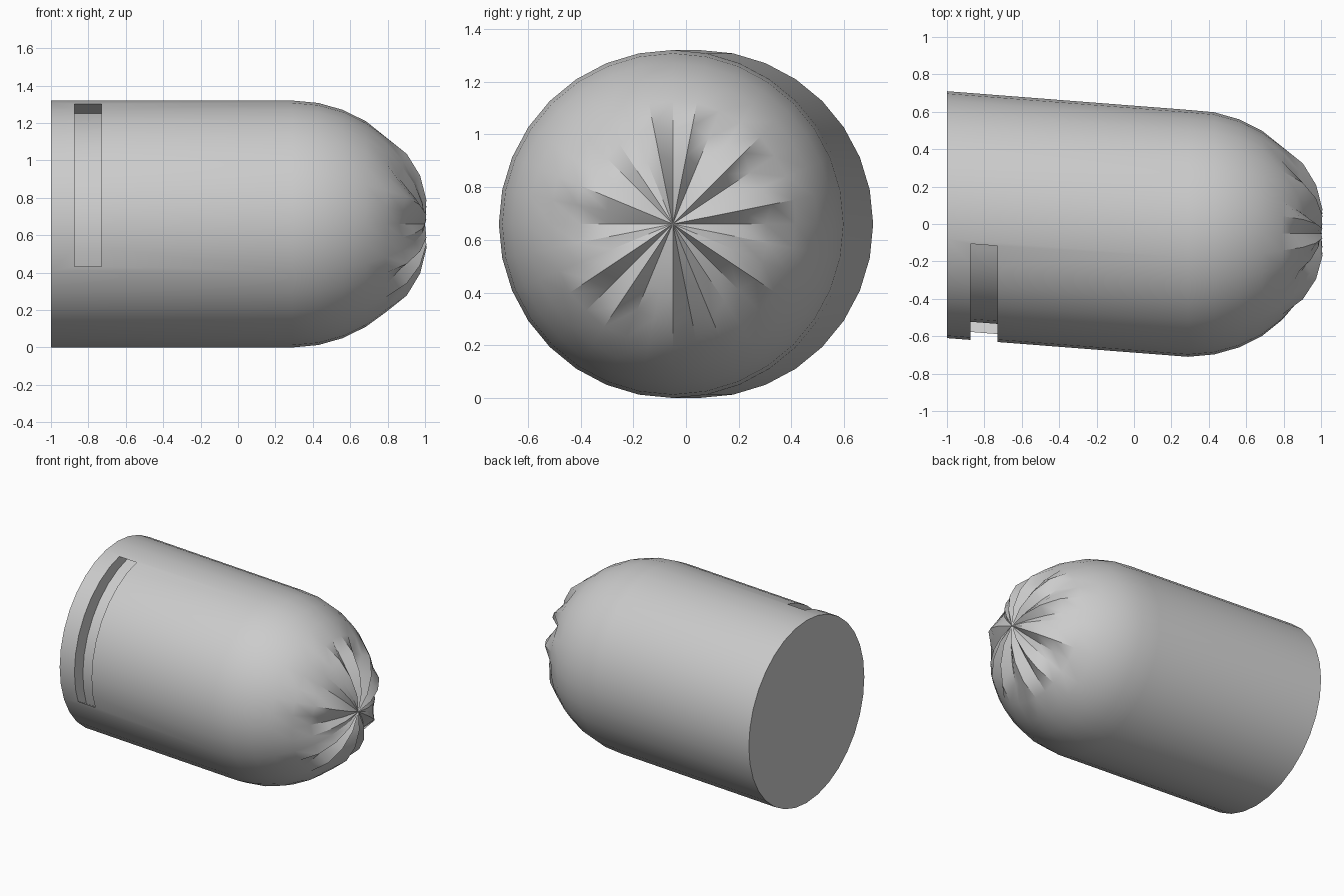
import bpy, bmesh
from math import sin, cos, pi, radians

if "Cube" in bpy.data.objects:
    bpy.data.objects.remove(bpy.data.objects["Cube"])

R, SIDES, X0, X1 = 0.66, 32, -1.0, 0.29   # radius, sides, tube ends


def axis_y(x):
    # the tube leans sideways, the dome runs straight
    return 0.05 - 0.10 * min(1, (x - X0) / (X1 - X0))


def finish(bm, name):
    bmesh.ops.recalc_face_normals(bm, faces=bm.faces)
    me = bpy.data.meshes.new(name)
    bm.to_mesh(me)
    bm.free()
    ob = bpy.data.objects.new(name, me)
    bpy.context.collection.objects.link(ob)
    return ob


# pleats gathered at the tip: H ridge, L valley, m in between, per meridian
PLEATS = "LHmLHmLHLHmmLmHmLmmHLHLmHLHLLHmm"
HEIGHT = {"H": 0.03, "L": -0.03, "m": 0.0}
FADE = {4: 0.1, 5: 0.9, 6: 1.0, 7: 0.7}

# body: tube with a gathered dome
bm = bmesh.new()
rings = []
for j in range(-1, 8):
    a = max(j, 0) * pi / 16
    x = X0 if j < 0 else X1 + 0.71 * sin(a)
    ring = []
    for k in range(SIDES):
        t = 2 * pi * k / SIDES
        d = HEIGHT[PLEATS[k]] * FADE.get(j, 0)
        r = R * cos(a) + d * cos(a)
        ring.append(bm.verts.new((x + d * sin(a), axis_y(x) + r * cos(t), R + r * sin(t))))
    rings.append(ring)
tip = bm.verts.new((1, -0.05, R))
for k in range(SIDES):
    n = (k + 1) % SIDES
    for a, b in zip(rings, rings[1:]):
        bm.faces.new((a[k], a[n], b[n], b[k]))
    bm.faces.new((rings[-1][k], rings[-1][n], tip))
bm.faces.new(rings[0])
body = finish(bm, "gathered_body")

# slot cutter: an arc swept straight inwards
bm = bmesh.new()
dy, dz = -cos(radians(28.5)), sin(radians(28.5))
arc = [radians(-20 + 97 * i / 9) for i in range(10)]
prof = [(-R * cos(t) + 0.15 * dy, R * sin(t) + 0.15 * dz) for t in arc]
prof += [(-R * cos(t) - 0.11 * dy, R * sin(t) - 0.11 * dz) for t in reversed(arc)]
ends = [[bm.verts.new((x, axis_y(x) + y, R + z)) for y, z in prof] for x in (-0.875, -0.73)]
for e in ends:
    bm.faces.new(e)
for i in range(len(prof)):
    n = (i + 1) % len(prof)
    bm.faces.new((ends[0][i], ends[0][n], ends[1][n], ends[1][i]))
cutter = finish(bm, "slot_cutter")
cutter.hide_render = True

mod = body.modifiers.new("slot", 'BOOLEAN')
mod.operation = 'DIFFERENCE'
mod.solver = 'EXACT'
mod.object = cutter
bpy.context.view_layer.objects.active = body
body.select_set(True)
bpy.ops.object.modifier_apply(modifier=mod.name)
bpy.data.objects.remove(cutter)
bpy.ops.object.shade_smooth_by_angle(angle=radians(30))
